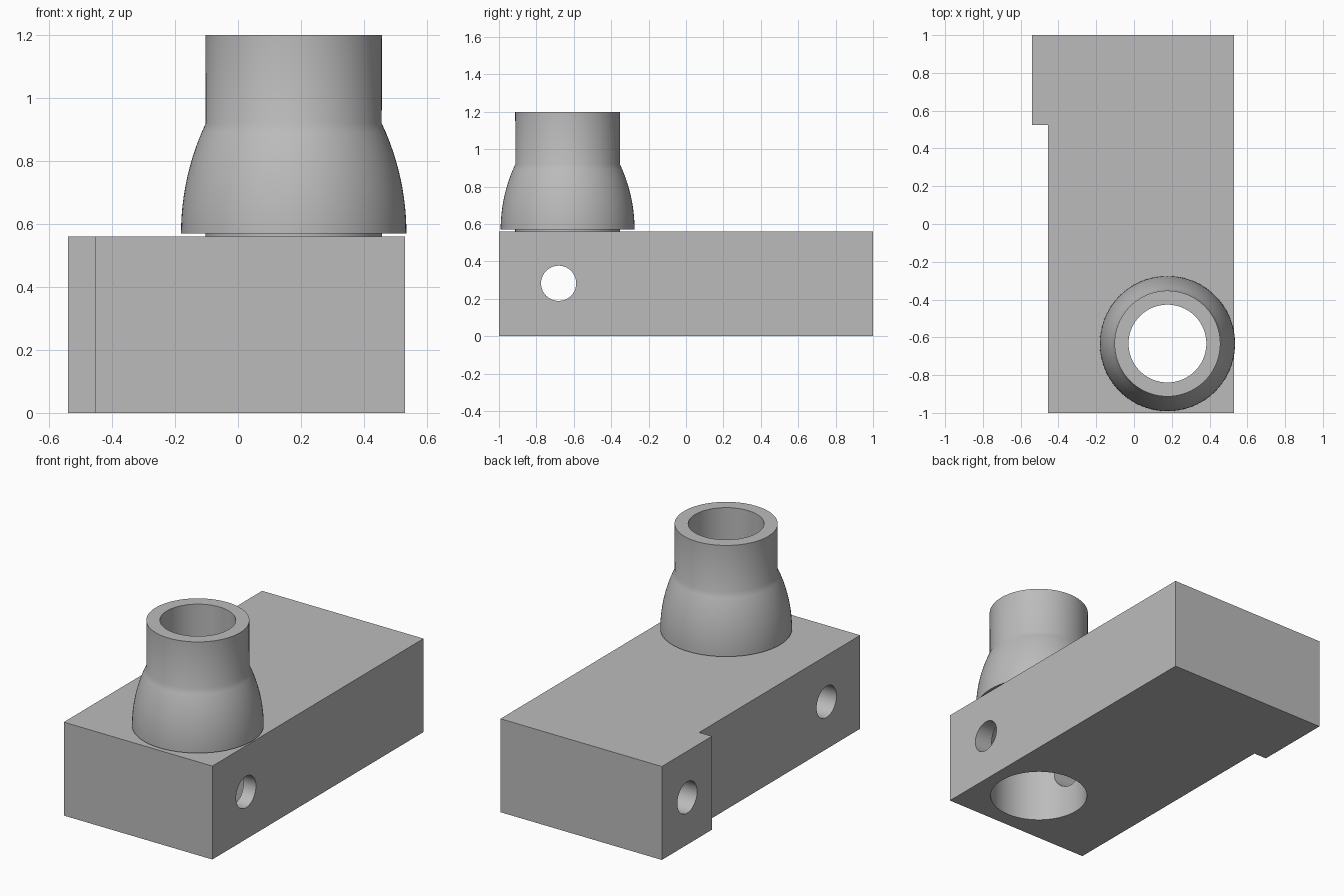
import bpy, bmesh, math
from mathutils import Matrix, Vector

if "Cube" in bpy.data.objects:
    bpy.data.objects.remove(bpy.data.objects["Cube"], do_unlink=True)

H = 0.56                      # block height
TUBE = Vector((0.177, -0.633, 0))   # tube axis
SIDES = 96

grey = bpy.data.materials.new("plain grey")
grey.use_nodes = True
grey.diffuse_color = (0.5, 0.5, 0.5, 1)
grey.node_tree.nodes["Principled BSDF"].inputs["Base Color"].default_value = (0.5, 0.5, 0.5, 1)


def finish(name, bm):
    bmesh.ops.recalc_face_normals(bm, faces=bm.faces)
    mesh = bpy.data.meshes.new(name)
    bm.to_mesh(mesh)
    bm.free()
    mesh.materials.append(grey)
    obj = bpy.data.objects.new(name, mesh)
    bpy.context.collection.objects.link(obj)
    return obj


def activate(obj):
    bpy.ops.object.select_all(action='DESELECT')
    obj.select_set(True)
    bpy.context.view_layer.objects.active = obj


def drill(target, start, end, radius):
    """Cut a round hole between two points."""
    a, b = Vector(start), Vector(end)
    turn = (b - a).to_track_quat('Z', 'Y').to_matrix().to_4x4()
    bm = bmesh.new()
    bmesh.ops.create_cone(bm, cap_ends=True, segments=SIDES, radius1=radius, radius2=radius,
                          depth=(b - a).length, matrix=Matrix.Translation((a + b) / 2) @ turn)
    cutter = finish("drill_cutter", bm)
    cutter.hide_render = True
    mod = target.modifiers.new("drill", 'BOOLEAN')
    mod.operation, mod.solver, mod.object = 'DIFFERENCE', 'EXACT', cutter
    activate(target)
    bpy.ops.object.modifier_apply(modifier=mod.name)
    bpy.data.objects.remove(cutter, do_unlink=True)


# Block with a side step at the back, extruded from its plan outline
outline = [(-0.455, -1), (0.53, -1), (0.53, 1), (-0.54, 1), (-0.54, 0.525), (-0.455, 0.525)]
bm = bmesh.new()
base = bm.faces.new([bm.verts.new((x, y, 0)) for x, y in outline])
top = bmesh.ops.extrude_face_region(bm, geom=[base])
bmesh.ops.translate(bm, vec=(0, 0, H),
                    verts=[v for v in top["geom"] if isinstance(v, bmesh.types.BMVert)])
block = finish("block", bm)

# Vertical bore, cross hole through it, and blind hole in the step
drill(block, (TUBE.x, TUBE.y, -0.1), (TUBE.x, TUBE.y, H + 0.1), 0.274)
drill(block, (-0.7, -0.681, 0.283), (0.7, -0.681, 0.283), 0.094)
drill(block, (-0.7, 0.76, 0.283), (-0.04, 0.76, 0.283), 0.094)

# Hollow tube with a bell-shaped skirt, turned from a profile
ARC, SKIRT, NECK, FLARE = 0.82, 0.57, 0.28, 0.358
bell = []
for i in range(13):
    z = 0.35 * i / 12
    bell.append((FLARE - ARC + math.sqrt(ARC ** 2 - z ** 2), SKIRT + z))
profile = [(0.206, H), (NECK, H), (NECK, SKIRT)] + bell + [(NECK, 1.2), (0.206, 1.2)]
bm = bmesh.new()
ring = [bm.verts.new((TUBE.x + r, TUBE.y, z)) for r, z in profile]
edges = [bm.edges.new((ring[i - 1], ring[i])) for i in range(len(ring))]
bmesh.ops.spin(bm, geom=ring + edges, cent=TUBE, axis=(0, 0, 1),
               angle=math.tau, steps=SIDES, use_merge=True)
bmesh.ops.remove_doubles(bm, verts=bm.verts, dist=0.0001)
tube = finish("bell_tube", bm)

for part in (block, tube):
    activate(part)
    bpy.ops.object.shade_smooth_by_angle(angle=math.radians(30))
